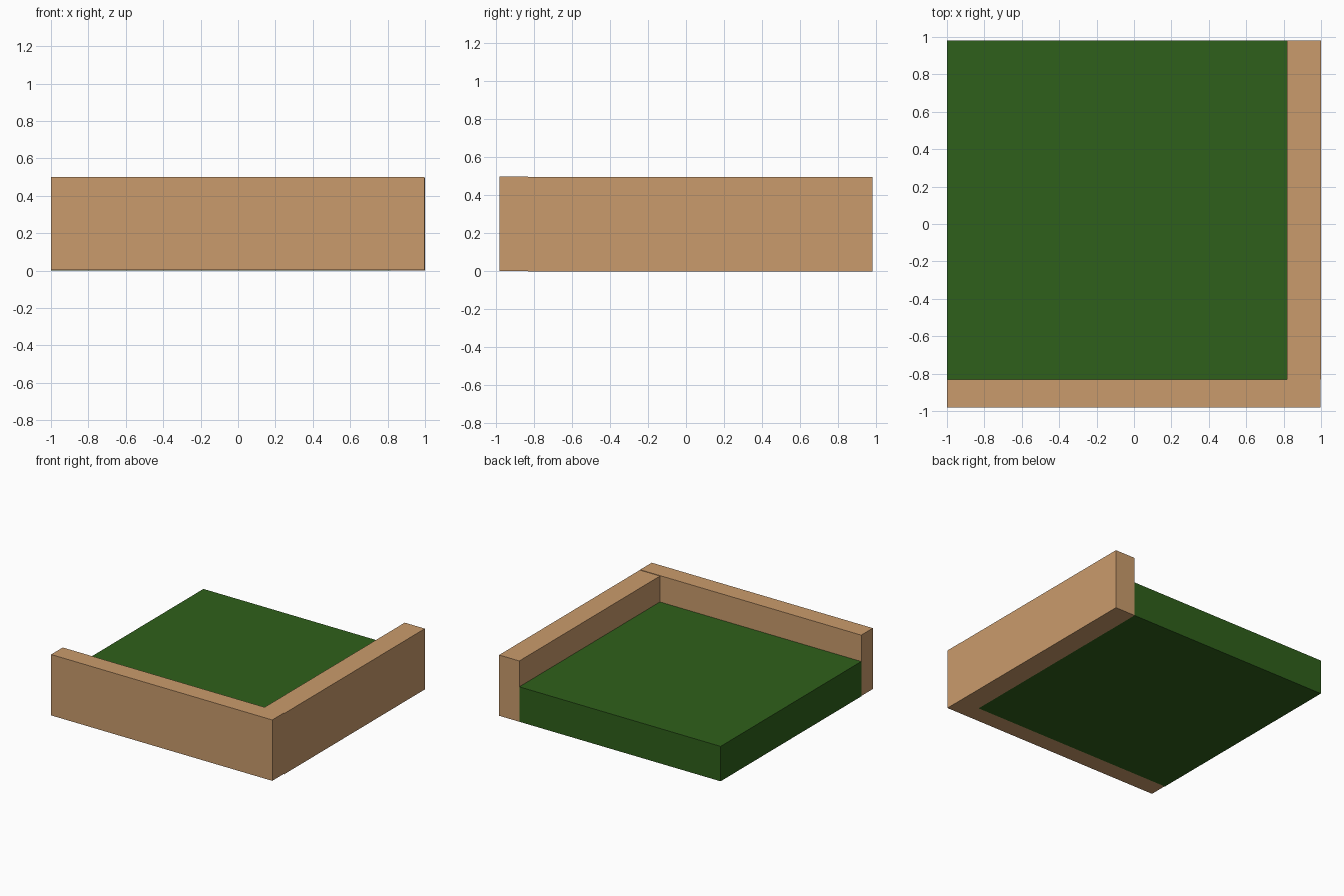
import bpy

if "Cube" in bpy.data.objects:
    bpy.data.objects.remove(bpy.data.objects["Cube"])


def material(name, color):
    m = bpy.data.materials.new(name)
    m.diffuse_color = (*color, 1)
    m.use_nodes = True
    m.node_tree.nodes["Principled BSDF"].inputs["Base Color"].default_value = m.diffuse_color
    return m


def block(name, lo, hi, mat):
    size = [b - a for a, b in zip(lo, hi)]
    center = [(a + b) / 2 for a, b in zip(lo, hi)]
    bpy.ops.mesh.primitive_cube_add(size=1, location=center)
    ob = bpy.context.object
    ob.name = name
    ob.scale = size
    bpy.ops.object.transform_apply(location=False, rotation=False, scale=True)
    ob.data.materials.append(mat)
    return ob


wood = material("wood", (0.59, 0.33, 0.15))
grass = material("grass", (0.028, 0.117, 0.011))

# Timber walls on the front and right edges
block("front_wall", (-1, -0.982, 0.003), (0.997, -0.832, 0.5), wood)
block("right_wall", (0.818, -0.832, 0), (1, 0.982, 0.496), wood)

# Raised grass bed filling the corner
block("grass_bed", (-1, -0.832, 0), (0.818, 0.982, 0.285), grass)
